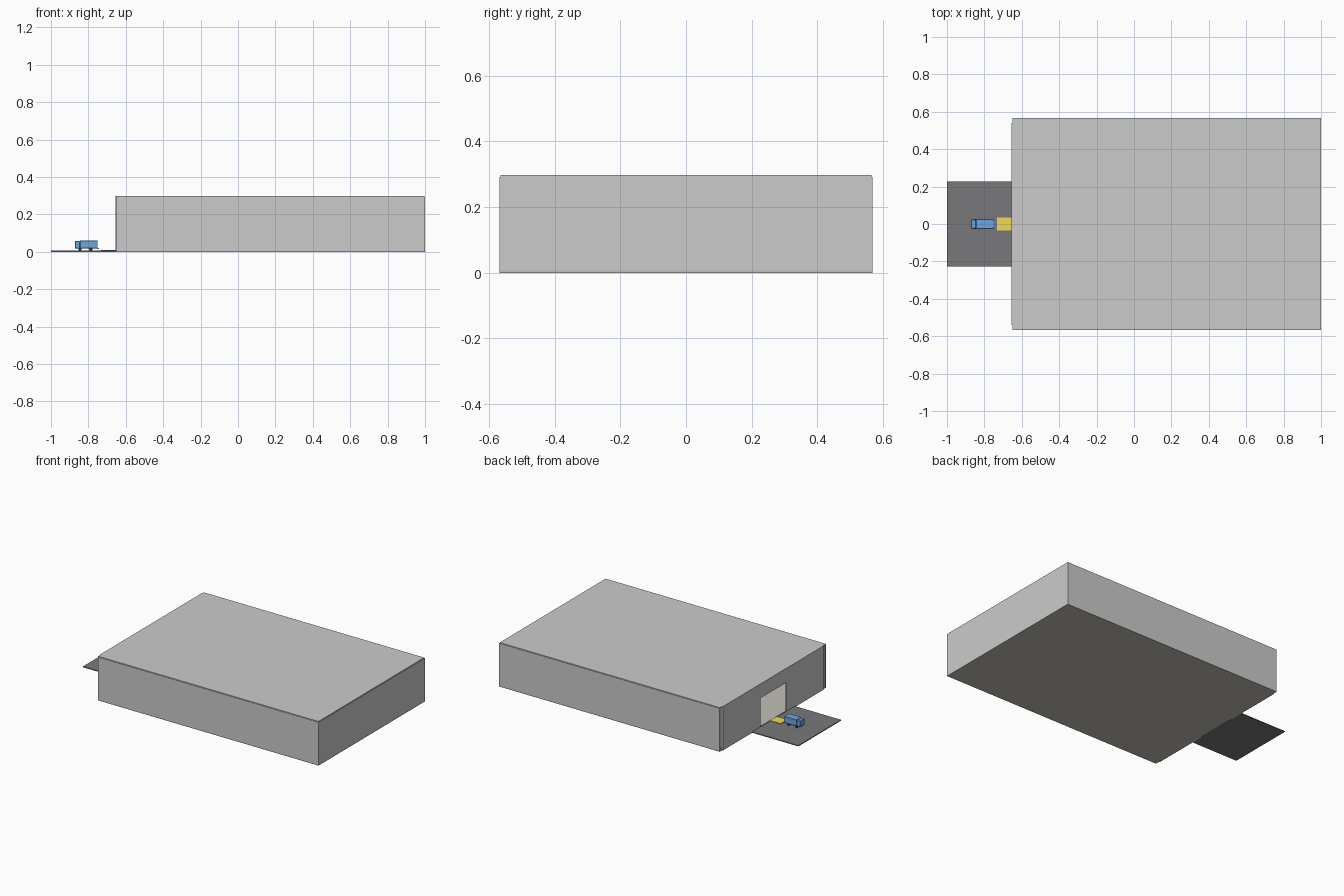
import bpy, bmesh, math

if "Cube" in bpy.data.objects:
    bpy.data.objects.remove(bpy.data.objects["Cube"])


def material(name, rgb):
    m = bpy.data.materials.new(name)
    m.diffuse_color = (*rgb, 1)
    m.use_nodes = True
    m.node_tree.nodes["Principled BSDF"].inputs["Base Color"].default_value = m.diffuse_color
    return m


ASPHALT = material("asphalt", (0.19, 0.19, 0.2))
CONCRETE = material("warm_concrete", (0.54, 0.52, 0.47))
YELLOW = material("safety_yellow", (0.85, 0.7, 0.1))
BLUE = material("van_blue", (0.15, 0.38, 0.75))
RUBBER = material("rubber", (0.03, 0.03, 0.03))


def box(name, x, y, z, mat=None, bevel=0):
    """Box from (min, max) ranges on each axis."""
    me = bpy.data.meshes.new(name)
    bm = bmesh.new()
    bmesh.ops.create_cube(bm, size=1)
    for v in bm.verts:
        v.co = [r[0] if c < 0 else r[1] for c, r in zip(v.co, (x, y, z))]
    bm.to_mesh(me)
    bm.free()
    ob = bpy.data.objects.new(name, me)
    bpy.context.collection.objects.link(ob)
    if mat:
        me.materials.append(mat)
    if bevel:
        mod = ob.modifiers.new("edge_bevel", 'BEVEL')
        mod.width, mod.segments = bevel, 1
    return ob


# Building dimensions
X0, X1, W = -0.65, 1.0, 0.568
FLOOR, EAVE, TOP, T = 0.007, 0.292, 0.297, 0.01
FRONT = (-0.655, -0.645)

# Floor slab, rear wall and roof
box("floor_slab", (X0, X1), (-W, W), (0, FLOOR), CONCRETE)
box("end_wall", (X1 - T, X1), (-W, W), (FLOOR, EAVE))
box("roof", (X0, X1 - 0.003), (-W + 0.003, W - 0.003), (EAVE, TOP))

# Long walls, and dock wall panels either side of the open doorway
for side, s in (("front", -1), ("back", 1)):
    box(f"long_wall_{side}", (X0, X1 - T), sorted((s * (W - T), s * W)), (FLOOR, EAVE))
    box(f"dock_wall_{side}", FRONT, sorted((s * 0.14, s * 0.54)), (0, TOP))
box("doorway_lintel", FRONT, (-0.14, 0.14), (0.2, TOP))

# Yard and dock plate
box("yard", (-1.0, -0.655), (-0.228, 0.228), (0, 0.006), ASPHALT)
box("dock_plate", (-0.733, -0.655), (-0.036, 0.036), (0.006, 0.01), YELLOW)

# Delivery van backed up to the dock
box("van_cargo_body", (-0.845, -0.75), (-0.026, 0.026), (0.017, 0.06), BLUE, 0.002)
box("van_cab", (-0.872, -0.845), (-0.025, 0.025), (0.017, 0.058), BLUE, 0.003)
box("van_rear_step", (-0.752, -0.744), (-0.022, 0.022), (0.016, 0.02))
for x, end in ((-0.845, "front"), (-0.787, "rear")):
    for s, side in ((-1, "right"), (1, "left")):
        bpy.ops.mesh.primitive_cylinder_add(
            vertices=16, radius=0.009, depth=0.007,
            location=(x, s * 0.0235, 0.015), rotation=(math.pi / 2, 0, 0))
        wheel = bpy.context.object
        wheel.name = f"van_wheel_{end}_{side}"
        wheel.data.materials.append(RUBBER)
        bpy.ops.object.shade_smooth_by_angle()
